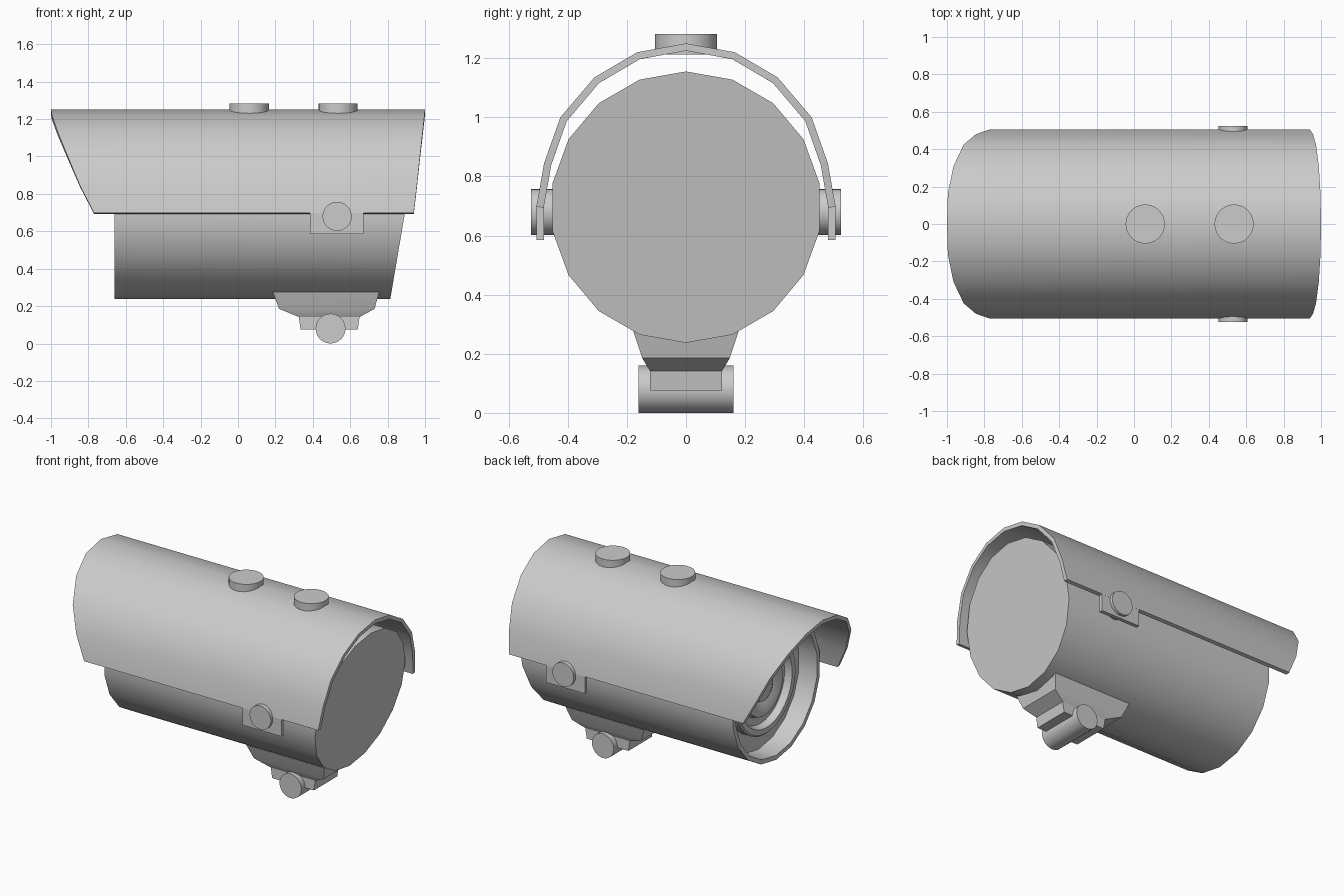
import bpy, bmesh
from math import sin, cos, pi, radians

if "Cube" in bpy.data.objects:
    bpy.data.objects.remove(bpy.data.objects["Cube"])

AXIS_Z = 0.696   # height of the camera body's axis


def finish(name, bm, angle=30):
    bmesh.ops.recalc_face_normals(bm, faces=bm.faces)
    me = bpy.data.meshes.new(name)
    bm.to_mesh(me)
    bm.free()
    ob = bpy.data.objects.new(name, me)
    bpy.context.collection.objects.link(ob)
    bpy.ops.object.select_all(action='DESELECT')
    ob.select_set(True)
    bpy.context.view_layer.objects.active = ob
    bpy.ops.object.shade_smooth_by_angle(angle=radians(angle))
    return ob


def skin(bm, rings, cap_start=True, cap_end=True):
    """Bridge equal-length closed rings of points."""
    vs = [[bm.verts.new(p) for p in ring] for ring in rings]
    n = len(vs[0])
    for a, b in zip(vs, vs[1:]):
        for i in range(n):
            j = (i + 1) % n
            bm.faces.new((a[i], a[j], b[j], b[i]))
    if cap_start:
        bm.faces.new(vs[0])
    if cap_end:
        bm.faces.new(vs[-1])


def lathe(name, profile, n):
    """Revolve (x, radius, slant) stations around the camera axis."""
    bm = bmesh.new()
    rings = []
    for x, r, slant in profile:
        rings.append([(x + slant * r * cos(2 * pi * i / n),
                       r * sin(2 * pi * i / n),
                       AXIS_Z + r * cos(2 * pi * i / n)) for i in range(n)])
    skin(bm, rings)
    return finish(name, bm)


def rod(name, centre, r, length, along_y=False):
    bpy.ops.mesh.primitive_cylinder_add(
        vertices=24, radius=r, depth=length, location=centre,
        rotation=(pi / 2 if along_y else 0, 0, 0))
    ob = bpy.context.object
    ob.name = name
    bpy.ops.object.shade_smooth_by_angle(angle=radians(30))
    return ob


# Body: 18-sided shell, slanted rear cap, recessed front plate
lathe("body", [(0.892, 0.459, 0.17), (-0.66, 0.459, 0), (-0.66, 0.43, 0),
               (-0.53, 0.425, 0)], 18)

# Lens: stepped concentric rings with a small domed glass
lathe("lens", [(-0.51, 0.31, 0), (-0.58, 0.31, 0), (-0.59, 0.30, 0),
               (-0.59, 0.265, 0), (-0.545, 0.25, 0), (-0.545, 0.20, 0),
               (-0.575, 0.19, 0), (-0.575, 0.165, 0), (-0.545, 0.10, 0),
               (-0.57, 0.095, 0), (-0.585, 0.06, 0), (-0.59, 0.02, 0)], 32)

# Sunshade: half profile (y, z, front x, rear x), mirrored across y
half = [(0, 1.25, -1.0, 1.0), (0.165, 1.22, -0.995, 0.997),
        (0.31, 1.135, -0.965, 0.988), (0.425, 1.0, -0.91, 0.973),
        (0.48, 0.845, -0.845, 0.957), (0.506, 0.698, -0.77, 0.94)]
section = [(-y, z, a, b) for y, z, a, b in reversed(half[1:])] + half
bm = bmesh.new()
pairs = [(bm.verts.new((a, y, z)), bm.verts.new((b, y, z)))
         for y, z, a, b in section]
for (a, b), (c, d) in zip(pairs, pairs[1:]):
    bm.faces.new((a, b, d, c))
bm.normal_update()
if sum(f.normal.z for f in bm.faces) < 0:
    bmesh.ops.reverse_faces(bm, faces=bm.faces)
me = bpy.data.meshes.new("sunshade")
bm.to_mesh(me)
bm.free()
shade = bpy.data.objects.new("sunshade", me)
bpy.context.collection.objects.link(shade)
mod = shade.modifiers.new("thickness", 'SOLIDIFY')
mod.thickness = 0.025
mod.offset = -1
bpy.ops.object.select_all(action='DESELECT')
shade.select_set(True)
bpy.context.view_layer.objects.active = shade
bpy.ops.object.modifier_apply(modifier="thickness")
bpy.ops.object.shade_smooth_by_angle(angle=radians(30))

# Side tabs and side screws holding the sunshade
for s, side in ((-1, "front"), (1, "back")):
    bpy.ops.mesh.primitive_cube_add(size=1, location=(0.5275, s * 0.493, 0.643))
    tab = bpy.context.object
    tab.name = "tab_" + side
    tab.scale = (0.285, 0.025, 0.115)
    rod("side_screw_" + side, (0.53, s * 0.4825, 0.68), 0.078, 0.085, True)

# Top screws
for i, x in enumerate((0.06, 0.535)):
    rod("top_screw_%d" % (i + 1), (x, 0, 1.247), 0.105, 0.07)

# Mount bracket: stepped taper of rectangles (z, x min, x max, half depth)
bm = bmesh.new()
skin(bm, [[(x0, -w, z), (x1, -w, z), (x1, w, z), (x0, w, z)]
          for z, x0, x1, w in ((0.275, 0.185, 0.755, 0.178),
                               (0.185, 0.22, 0.73, 0.148),
                               (0.142, 0.325, 0.65, 0.122),
                               (0.075, 0.335, 0.64, 0.122))])
finish("mount_bracket", bm, 20)

# Pivot pin under the bracket
rod("pivot_pin", (0.495, 0, 0.08), 0.08, 0.32, True)
